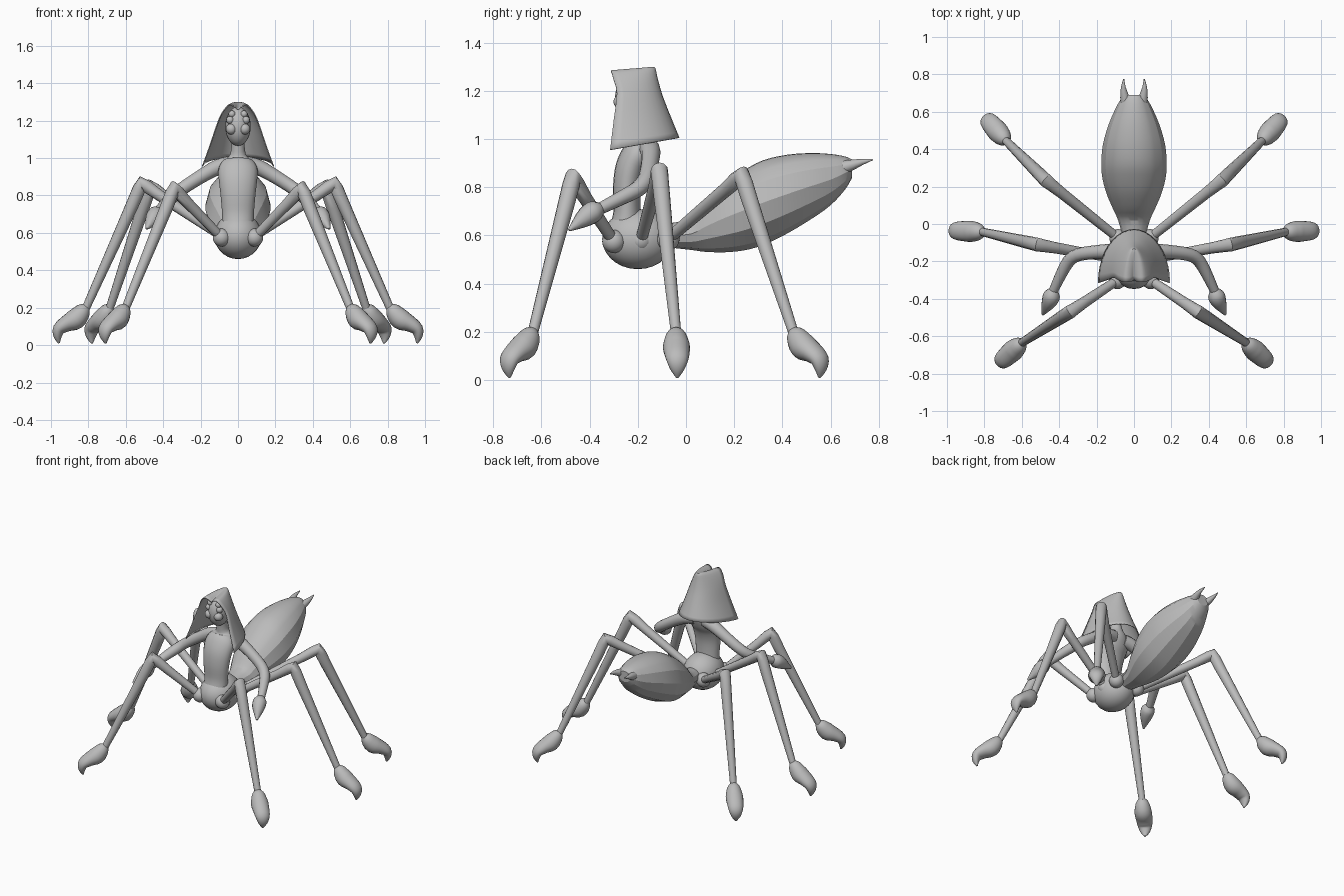
import bpy, bmesh, math
from mathutils import Vector as V

if "Cube" in bpy.data.objects:
    bpy.data.objects.remove(bpy.data.objects["Cube"])

grey = bpy.data.materials.new("plain grey")
grey.diffuse_color = (0.5, 0.5, 0.5, 1)
grey.use_nodes = True
grey.node_tree.nodes["Principled BSDF"].inputs["Base Color"].default_value = grey.diffuse_color


def finish(bm, name, angle=45, closed=True):
    if closed:
        bmesh.ops.recalc_face_normals(bm, faces=bm.faces)
    me = bpy.data.meshes.new(name)
    bm.to_mesh(me)
    bm.free()
    me.materials.append(grey)
    ob = bpy.data.objects.new(name, me)
    bpy.context.collection.objects.link(ob)
    bpy.ops.object.select_all(action='DESELECT')
    ob.select_set(True)
    bpy.context.view_layer.objects.active = ob
    bpy.ops.object.shade_smooth_by_angle(angle=math.radians(angle))
    return ob


def ball(name, c, r):
    bm = bmesh.new()
    bmesh.ops.create_uvsphere(bm, u_segments=24, v_segments=14, radius=1)
    for v in bm.verts:
        v.co = V(c) + V((v.co.x * r[0], v.co.y * r[1], v.co.z * r[2]))
    return finish(bm, name)


def smooth_rows(rows, n):
    # Catmull-Rom resampling of equally long number tuples
    out = []
    for i in range(len(rows) - 1):
        p0, p1, p2, p3 = (rows[min(max(i + k, 0), len(rows) - 1)] for k in (-1, 0, 1, 2))
        for j in range(n):
            t = j / n
            out.append([0.5 * (2 * b + (c - a) * t + (2 * a - 5 * b + 4 * c - d) * t * t
                               + (3 * b - a - 3 * c + d) * t ** 3)
                        for a, b, c, d in zip(p0, p1, p2, p3)])
    return out + [list(rows[-1])]


def loft(name, rows, side, steps=1, angles=None, axis=None, shade=45):
    # rows: x, y, z, radius along side, radius across
    rows = smooth_rows(rows, steps) if steps > 1 else rows
    angles = angles or [i * 30 for i in range(12)]
    pts = [V(r[:3]) for r in rows]
    bm = bmesh.new()
    rings = []
    for i, r in enumerate(rows):
        a, b = pts[max(i - 1, 0)], pts[min(i + 1, len(pts) - 1)]
        t = V(axis) if axis else (b - a).normalized()
        s = (V(side) - t * t.dot(V(side))).normalized()
        u = s.cross(t)
        rings.append([bm.verts.new(pts[i] + s * r[3] * math.cos(math.radians(d))
                                   + u * r[4] * math.sin(math.radians(d))) for d in angles])
    n = len(angles)
    for a, b in zip(rings, rings[1:]):
        for k in range(n):
            bm.faces.new((a[k], a[(k + 1) % n], b[(k + 1) % n], b[k]))
    bm.faces.new(rings[0])
    bm.faces.new(rings[-1])
    return finish(bm, name, shade)


round20 = [i * 18 for i in range(20)]

# body: thorax, upright torso with neck, head
ball("thorax", (0, -0.2, 0.585), (0.127, 0.148, 0.125))
loft("torso", [(0, -.25, .62, .085, .07), (0, -.245, .70, .085, .056), (0, -.245, .80, .093, .058),
               (0, -.23, .88, .102, .063), (0, -.20, .94, .105, .065), (0, -.175, .985, .08, .055),
               (0, -.175, 1.02, .042, .042), (0, -.19, 1.10, .034, .034)],
     (1, 0, 0), 4, round20)
ball("head", (0, -0.215, 1.17), (0.068, 0.08, 0.105))

# abdomen: y, top z, bottom z, half width; smooth back, faceted sides and belly
prof = [(-.07, .65, .55, .06), (.02, .672, .54, .085), (.08, .74, .532, .112), (.16, .815, .53, .146),
        (.24, .87, .538, .168), (.32, .912, .56, .175), (.42, .935, .608, .167), (.52, .942, .668, .14),
        (.60, .938, .725, .107), (.66, .928, .79, .075), (.69, .915, .84, .045)]
loft("abdomen", [(0, y, (t + b) / 2, w, (t - b) / 2) for y, t, b, w in prof], (1, 0, 0), 3,
     [0, 30] + list(range(50, 131, 10)) + [150, 180, 210, 240, 270, 300, 330], (0, 1, 0), 20)

# hair: open-fronted hood; half width, front y, back y, front z, back z
hood = smooth_rows([(.19, -.315, -.03, .955, 1.005), (.145, -.30, -.065, 1.08, 1.09),
                    (.108, -.287, -.10, 1.19, 1.18), (.082, -.30, -.12, 1.245, 1.25),
                    (.052, -.31, -.13, 1.28, 1.293), (.025, -.31, -.14, 1.278, 1.297),
                    (.003, -.30, -.15, 1.26, 1.297)], 3)
bm = bmesh.new()
grid = []
for w, yf, yb, zf, zb in hood:
    line = []
    for k in range(21):
        a = math.radians(-90 + 9 * k)
        c = math.cos(a)
        line.append(bm.verts.new((w * math.sin(a), yf + (yb - yf) * c, zf + (zb - zf) * c)))
    grid.append(line)
for a, b in zip(grid, grid[1:]):
    for k in range(20):
        bm.faces.new((a[k + 1], a[k], b[k], b[k + 1]))
for k in range(10):  # close the parting
    q = grid[-1]
    vs = (q[k], q[20 - k], q[19 - k], q[k + 1]) if k < 9 else (q[9], q[11], q[10])
    bm.faces.new(vs)
hair = finish(bm, "hair")
sol = hair.modifiers.new("thickness", 'SOLIDIFY')
sol.thickness = 0.006
sol.offset = 0

# legs: hip, knee, ankle, foot direction
legs = {"front": ((.088, -.30, .575), (.345, -.472, .86), (.60, -.635, .20), (.74, -.67, 0)),
        "middle": ((.085, -.187, .58), (.52, -.11, .885), (.812, -.042, .20), (1, .04, 0)),
        "back": ((.085, -.075, .585), (.475, .235, .868), (.685, .445, .20), (.66, .75, 0))}
# foot: distance outward, height, half width, half thickness
foot = [(-.005, .205, .02, .02), (.015, .185, .042, .042), (.055, .14, .056, .056), (.105, .115, .053, .044),
        (.145, .085, .046, .034), (.152, .045, .03, .022), (.145, .01, .006, .005)]

for s, lr in ((1, "left"), (-1, "right")):
    def m(p):
        return V((p[0] * s, p[1], p[2]))
    for leg, (h, k, a, d) in legs.items():
        h, k, a, d = m(h), m(k), m(a), m(d).normalized()
        flat = a - h
        side = V((-flat.y, flat.x, 0)).normalized()
        up, dn = (h - k).normalized(), (a - k).normalized()
        k = k + (up + dn) * 0.012
        path = [(h, .024), (k + up * .12, .03), (k + up * .035, .034), (k, .037),
                (k + dn * .035, .036), (k + dn * .12, .035), (a, .022)]
        loft(f"{leg}_leg_{lr}", [(*p, r, r) for p, r in path], side)
        ball(f"{leg}_hip_{lr}", h, (.047, .048, .048))
        fs = V((-d.y, d.x, 0))
        loft(f"{leg}_foot_{lr}", [(*(V((a.x, a.y, z)) + d * o), w, t) for o, z, w, t in foot],
             fs, 3, round20)
    # arm with pointed hand
    arm = [(.045, -.16, .965, .045), (.11, -.148, .95, .042), (.2, -.15, .90, .037), (.30, -.165, .835, .035),
           (.35, -.20, .793, .034), (.39, -.27, .755, .03), (.43, -.355, .712, .025)]
    loft(f"arm_{lr}", [(*m(p), p[3], p[3]) for p in arm], (0, 0, 1), 3)
    hand = [(.428, -.35, .714, .022), (.437, -.375, .703, .043), (.447, -.402, .687, .045),
            (.463, -.435, .662, .034), (.488, -.485, .622, .006)]
    loft(f"hand_{lr}", [(*m(p), p[3], p[3]) for p in hand], (0, 0, 1), 2)
    # spinneret spike at the abdomen tip
    spike = [(.035, .61, .87, .034), (.05, .68, .89, .024), (.057, .73, .905, .013), (.055, .775, .915, .003)]
    loft(f"spinneret_{lr}", [(*m(p), p[3], p[3]) for p in spike], (1, 0, 0), 2)
    # three eyes on each side of the face
    for i, (x, y, z, r) in enumerate([(.036, -.272, 1.155, .029), (.042, -.268, 1.203, .021),
                                      (.032, -.265, 1.235, .019)]):
        ball(f"eye_{lr}_{i + 1}", (x * s, y, z), (r, r, r))
